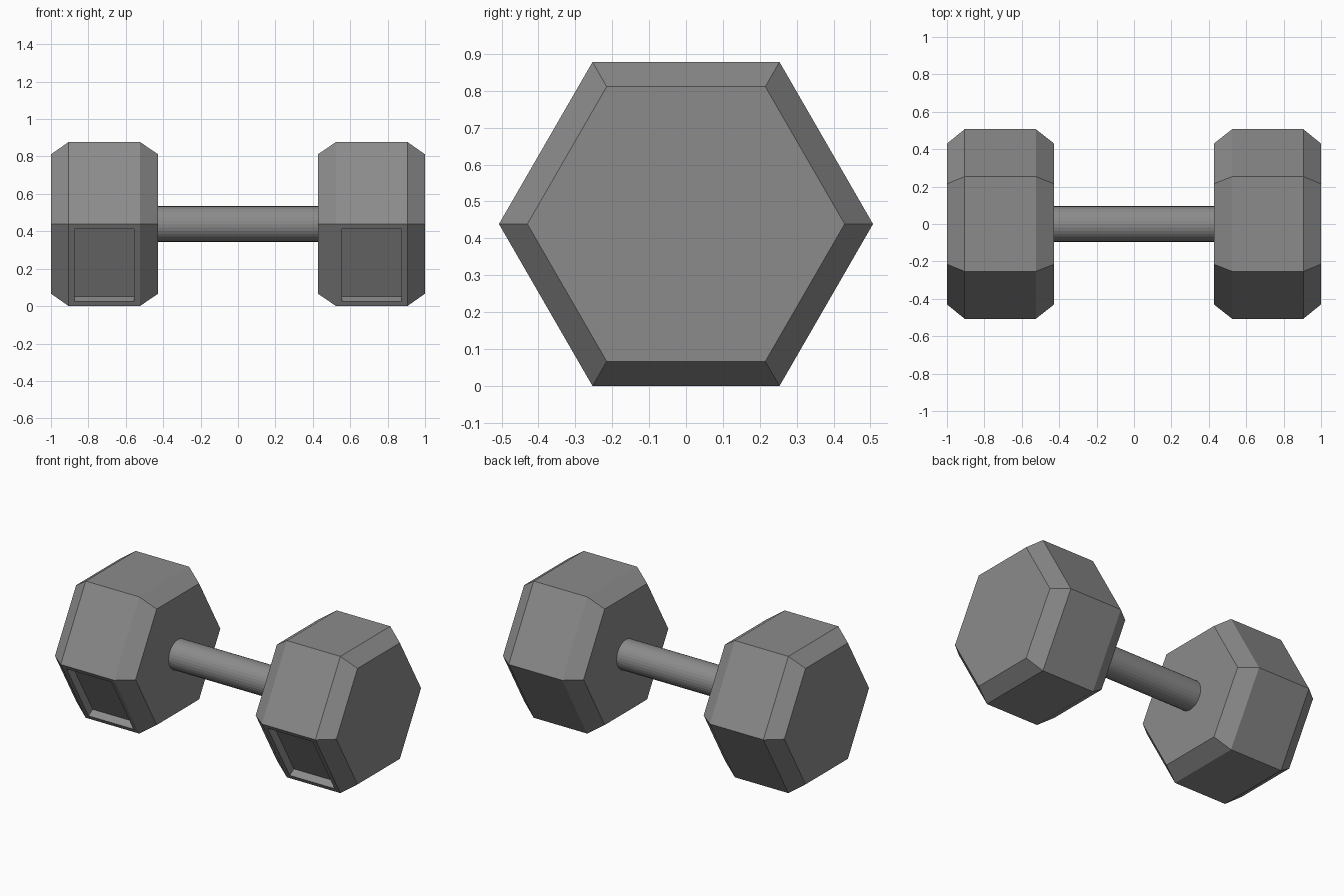
import bpy, bmesh, math
from mathutils import Vector

if "Cube" in bpy.data.objects:
    bpy.data.objects.remove(bpy.data.objects["Cube"])

CZ = 0.439  # height of the bar axis

# Dark iron finish shared by all parts
iron = bpy.data.materials.new("dark_iron")
iron.diffuse_color = (0.26, 0.26, 0.26, 1.0)
iron.use_nodes = True
iron.node_tree.nodes["Principled BSDF"].inputs["Base Color"].default_value = iron.diffuse_color


def add_object(name, bm):
    bmesh.ops.recalc_face_normals(bm, faces=bm.faces[:])
    mesh = bpy.data.meshes.new(name)
    bm.to_mesh(mesh)
    bm.free()
    mesh.materials.append(iron)
    obj = bpy.data.objects.new(name, mesh)
    bpy.context.collection.objects.link(obj)
    return obj


def loft(profile, sides):
    """Closed solid along x from (x, radius) pairs."""
    bm = bmesh.new()
    rings = []
    for x, r in profile:
        angles = [2 * math.pi * i / sides for i in range(sides)]
        rings.append([bm.verts.new((x, r * math.cos(a), CZ + r * math.sin(a))) for a in angles])
    for a, b in zip(rings, rings[1:]):
        for i in range(sides):
            j = (i + 1) % sides
            bm.faces.new((a[i], a[j], b[j], b[i]))
    bm.faces.new(rings[0])
    bm.faces.new(rings[-1])
    bmesh.ops.recalc_face_normals(bm, faces=bm.faces[:])
    bm.normal_update()
    return bm


# Hexagonal weight heads with bevelled rims, mirrored to both ends
bm = loft([(0.427, 0.43), (0.525, 0.507), (0.905, 0.507), (1.0, 0.43)], 6)

# Recessed panel on the lower front face
facing = Vector((0, -math.cos(math.radians(30)), -0.5))
panel = max(bm.faces, key=lambda f: f.normal.dot(facing))
bmesh.ops.inset_individual(bm, faces=[panel], thickness=0.03, use_even_offset=True)
bmesh.ops.inset_individual(bm, faces=[panel], thickness=0.0005, depth=-0.05, use_even_offset=True)
heads = add_object("weight_heads", bm)
mirror = heads.modifiers.new("Mirror", 'MIRROR')
mirror.use_axis = (True, False, False)
mirror.use_clip = False

# Round handle bar, sunk slightly into both heads
add_object("handle", loft([(-0.45, 0.095), (0.45, 0.095)], 32))
